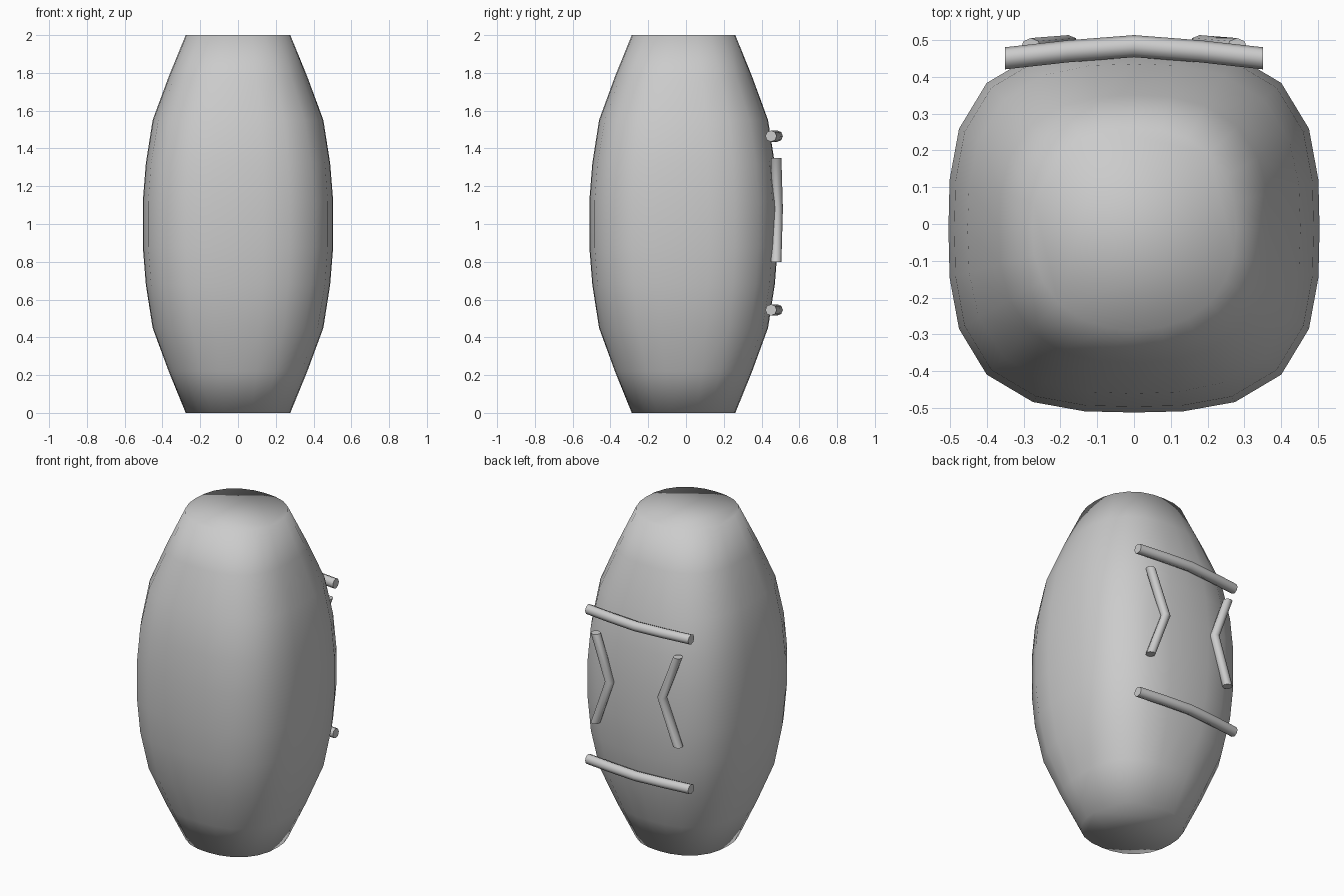
import bpy, bmesh, math
from mathutils import Vector

if "Cube" in bpy.data.objects:
    bpy.data.objects.remove(bpy.data.objects["Cube"])


def loft(name, rings, sharp_caps):
    """Skin a list of closed rings and cap both ends."""
    bm = bmesh.new()
    loops = [[bm.verts.new(p) for p in ring] for ring in rings]
    n = len(loops[0])
    for a, b in zip(loops, loops[1:]):
        for i in range(n):
            j = (i + 1) % n
            bm.faces.new((a[i], a[j], b[j], b[i]))
    bm.faces.new(loops[0][::-1])
    bm.faces.new(loops[-1])
    bmesh.ops.recalc_face_normals(bm, faces=bm.faces[:])
    mesh = bpy.data.meshes.new(name)
    bm.to_mesh(mesh)
    bm.free()
    ob = bpy.data.objects.new(name, mesh)
    bpy.context.collection.objects.link(ob)
    bpy.ops.object.select_all(action='DESELECT')
    ob.select_set(True)
    bpy.context.view_layer.objects.active = ob
    if sharp_caps:
        bpy.ops.object.shade_smooth_by_angle(angle=math.radians(60))
    else:
        bpy.ops.object.shade_smooth()
    return ob


def rounded_square(half, z, power, cy, sides=24):
    """Superellipse outline at height z."""
    pts = []
    for i in range(sides):
        a = 2 * math.pi * i / sides
        c, s = math.cos(a), math.sin(a)
        r = half / (abs(c) ** power + abs(s) ** power) ** (1 / power)
        pts.append((r * c, r * s * 0.99 + cy, z))
    return pts


def tube(name, path, u, v, radius=0.03, sides=8):
    """Rod whose sections all lie in the u-v plane."""
    u, v = Vector(u), Vector(v)
    rings = [[Vector(p) + radius * (math.cos(t) * u + math.sin(t) * v)
              for t in (2 * math.pi * k / sides for k in range(sides))]
             for p in path]
    return loft(name, rings, True)


# Barrel-shaped body: (height, half width, squareness)
profile = [(0, 0.277, 2.3), (0.22, 0.367, 2.6), (0.45, 0.452, 2.8),
           (0.68, 0.488, 3.0), (0.88, 0.504, 3.0)]
profile += [(2 - z, h, p) for z, h, p in reversed(profile)]
loft("body", [rounded_square(h, z, p, -0.013) for z, h, p in profile], False)

# Horizontal bars across the back
for label, z in (("upper", 1.465), ("lower", 0.545)):
    path = [(-0.35, 0.45, z), (-0.18, 0.469, z), (0, 0.483, z),
            (0.18, 0.469, z), (0.35, 0.45, z)]
    tube(label + "_back_bar", path, (0, 1, 0), (0, 0, 1))

# Bent upright grips, kinked towards the middle
for label, s in (("right", 1), ("left", -1)):
    path = [(s * 0.28, 0.477, 1.35), (s * 0.178, 0.485, 1.08),
            (s * 0.28, 0.477, 0.80)]
    tube(label + "_back_grip", path, (1, 0, 0), (0, 1, 0), radius=0.028)
